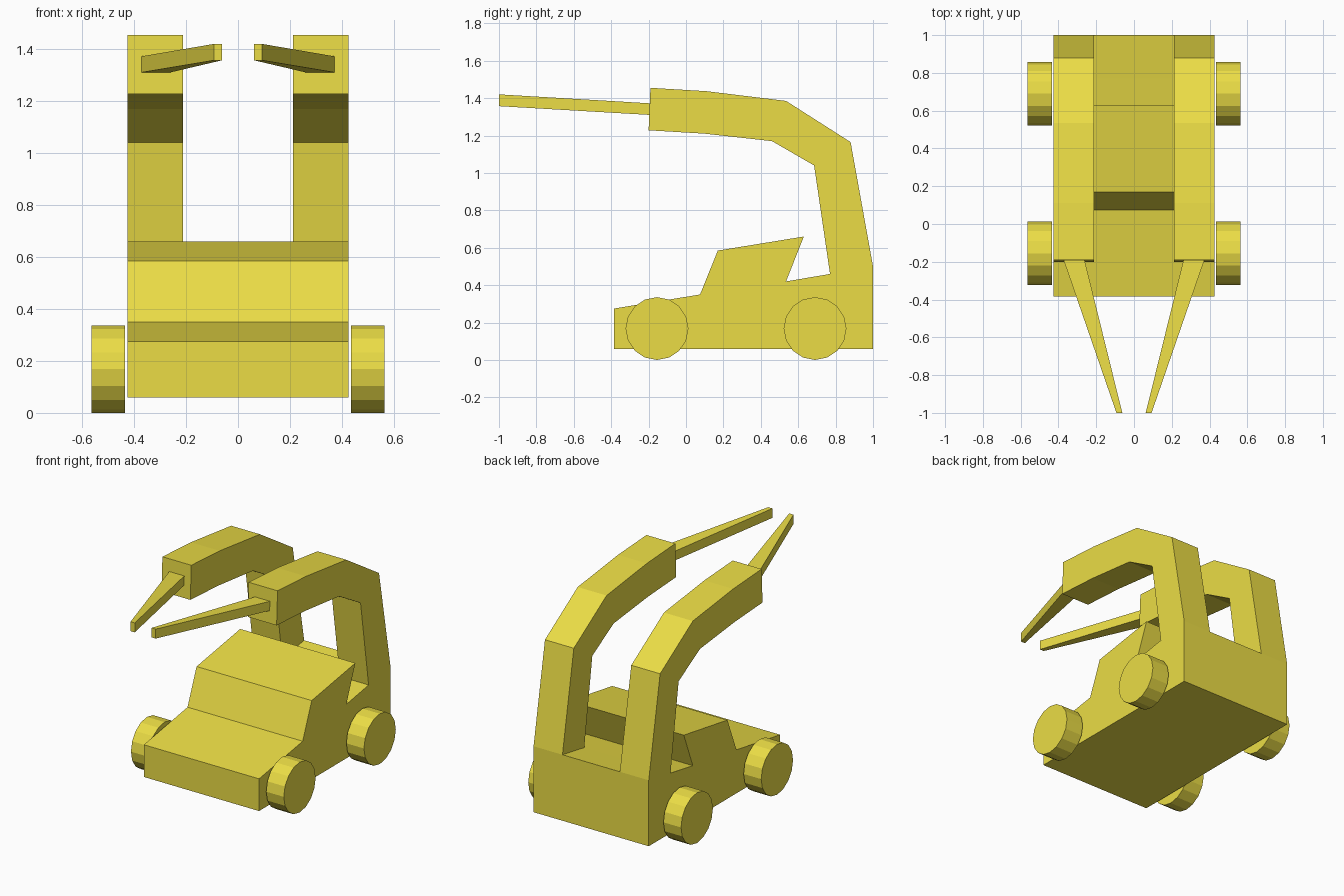
import bpy, bmesh, math

if "Cube" in bpy.data.objects:
    bpy.data.objects.remove(bpy.data.objects["Cube"])

yellow = bpy.data.materials.new("yellow_paint")
yellow.diffuse_color = (0.83, 0.72, 0.06, 1)
yellow.use_nodes = True
yellow.node_tree.nodes["Principled BSDF"].inputs["Base Color"].default_value = yellow.diffuse_color


def new_object(name, bm):
    bmesh.ops.recalc_face_normals(bm, faces=bm.faces)
    mesh = bpy.data.meshes.new(name)
    bm.to_mesh(mesh)
    bm.free()
    mesh.materials.append(yellow)
    ob = bpy.data.objects.new(name, mesh)
    bpy.context.collection.objects.link(ob)
    return ob


def loft(name, ring_a, ring_b):
    """Closed solid between two matching rings of points."""
    bm = bmesh.new()
    a = [bm.verts.new(p) for p in ring_a]
    b = [bm.verts.new(p) for p in ring_b]
    bm.faces.new(a)
    bm.faces.new(b)
    for i in range(len(a)):
        j = (i + 1) % len(a)
        bm.faces.new((a[i], a[j], b[j], b[i]))
    return new_object(name, bm)


def slab(name, profile, half_width):
    """Side profile (y, z) extruded symmetrically across x."""
    return loft(name, [(-half_width, y, z) for y, z in profile],
                [(half_width, y, z) for y, z in profile])


# Chassis, cab and curved lift arms share one side profile
body = slab("body_and_lift_arms", [
    (-0.385, 0.06), (1.0, 0.06), (1.0, 0.50), (0.88, 1.165),
    (0.535, 1.385), (0.11, 1.437), (-0.19, 1.455), (-0.20, 1.228),
    (0.10, 1.21), (0.46, 1.17), (0.685, 1.04), (0.77, 0.46),
    (0.535, 0.42), (0.63, 0.66), (0.17, 0.585), (0.075, 0.35),
    (-0.385, 0.275)], 0.425)

# Slot that splits the upper part into a left and a right arm
slot = slab("arm_slot_cutter", [
    (0.77, 0.46), (1.0, 0.50), (1.2, 0.56), (1.2, 1.6),
    (-0.5, 1.6), (-0.5, 0.9), (0.6, 0.9)], 0.212)
slot.hide_render = True
slot.hide_viewport = True
cut = body.modifiers.new("arm_slot", 'BOOLEAN')
cut.operation = 'DIFFERENCE'
cut.solver = 'EXACT'
cut.object = slot

for side, s in (("left", -1), ("right", 1)):
    # Tapered prong converging towards the front
    def rect(x0, x1, y, z0, z1):
        return [(s * x0, y, z0), (s * x1, y, z0), (s * x1, y, z1), (s * x0, y, z1)]
    loft(side + "_prong", rect(0.262, 0.373, -0.19, 1.31, 1.372),
         rect(0.062, 0.093, -1.0, 1.357, 1.42))

    # 16-sided wheels
    for end, y in (("front", -0.155), ("rear", 0.69)):
        def ring(x):
            return [(s * x, y + 0.168 * math.sin(k * math.pi / 8),
                     0.168 + 0.168 * math.cos(k * math.pi / 8)) for k in range(16)]
        loft(f"{end}_{side}_wheel", ring(0.434), ring(0.564))
